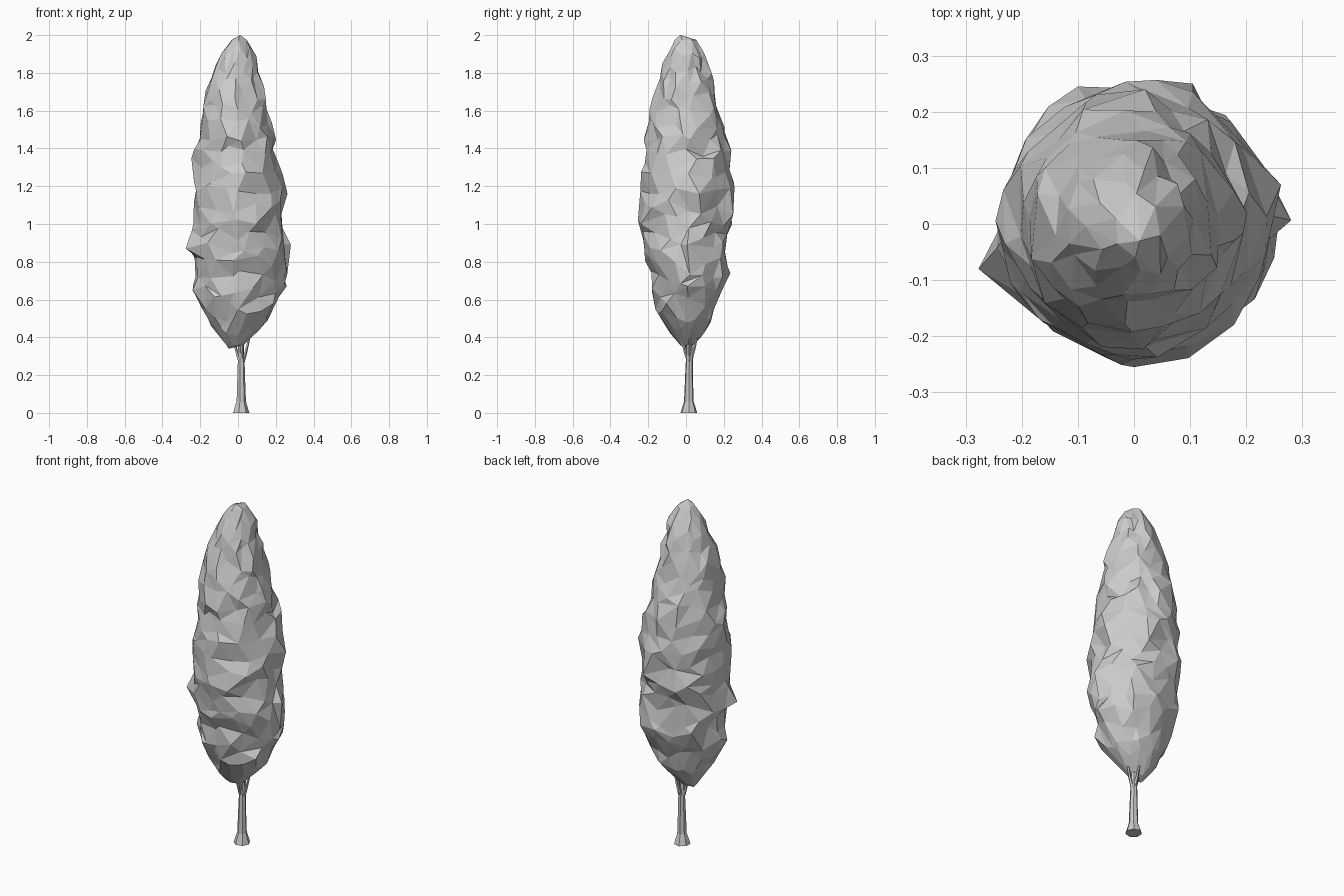
import bpy, bmesh, math, random
from mathutils import Vector, noise

if "Cube" in bpy.data.objects:
    bpy.data.objects.remove(bpy.data.objects["Cube"])

random.seed(11)


def finish(bm, name):
    bmesh.ops.recalc_face_normals(bm, faces=bm.faces)
    me = bpy.data.meshes.new(name)
    bm.to_mesh(me)
    bm.free()
    ob = bpy.data.objects.new(name, me)
    bpy.context.collection.objects.link(ob)
    return ob


def tube(name, path, sides):
    """Tapered flat-sided tube; path holds (x, y, z, radius)."""
    bm = bmesh.new()
    rings = []
    for x, y, z, r in path:
        rings.append([bm.verts.new((x + r * math.cos(2 * math.pi * i / sides),
                                    y + r * math.sin(2 * math.pi * i / sides), z))
                      for i in range(sides)])
    for a, b in zip(rings, rings[1:]):
        for i in range(sides):
            j = (i + 1) % sides
            bm.faces.new((a[i], a[j], b[j], b[i]))
    bm.faces.new(rings[0])
    bm.faces.new(rings[-1])
    return finish(bm, name)


# Trunk with flared foot
tube("trunk", [(0.015, 0.015, 0, 0.045), (0.015, 0.015, 0.03, 0.036),
               (0.016, 0.015, 0.06, 0.026), (0.016, 0.016, 0.2, 0.021),
               (0.016, 0.018, 0.3, 0.018), (0.01, 0.015, 0.5, 0.012)], 7)

# Thin branches spreading into the crown
for k, (deg, z) in enumerate([(5, 0.27), (185, 0.28), (95, 0.28), (280, 0.29)]):
    c, s = math.cos(math.radians(deg)), math.sin(math.radians(deg))
    tube(f"branch_{k + 1}", [(0.016 + c * d, 0.016 + s * d, z + h, r)
                             for d, h, r in [(0.01, 0, 0.01), (0.025, 0.05, 0.008),
                                             (0.042, 0.12, 0.006)]], 5)

# Crown outline: z, x min, x max, y min, y max
OUTLINE = [
    (0.36, -0.075, 0.035, -0.035, 0.04), (0.42, -0.125, 0.10, -0.09, 0.10),
    (0.50, -0.165, 0.175, -0.135, 0.135), (0.60, -0.215, 0.225, -0.185, 0.175),
    (0.73, -0.23, 0.255, -0.195, 0.225), (0.88, -0.25, 0.26, -0.235, 0.225),
    (1.02, -0.24, 0.245, -0.25, 0.25), (1.18, -0.24, 0.25, -0.235, 0.25),
    (1.35, -0.235, 0.215, -0.225, 0.24), (1.50, -0.205, 0.185, -0.21, 0.205),
    (1.70, -0.185, 0.15, -0.175, 0.165), (1.80, -0.14, 0.115, -0.135, 0.135),
    (1.90, -0.10, 0.10, -0.105, 0.10), (1.975, -0.035, 0.05, -0.065, 0.055)]


def outline(z):
    z = min(max(z, OUTLINE[0][0]), OUTLINE[-1][0])
    for a, b in zip(OUTLINE, OUTLINE[1:]):
        if z <= b[0]:
            t = (z - a[0]) / (b[0] - a[0])
            return [p + (q - p) * t for p, q in zip(a[1:], b[1:])]


# Crown: staggered rings of jittered points joined by triangles
N, ROWS = 15, 23
bm = bmesh.new()
rings = []
for k in range(ROWS):
    z0 = 0.36 + (1.975 - 0.36) * k / (ROWS - 1)
    end = k in (0, ROWS - 1)
    ring = []
    for i in range(N):
        a = 2 * math.pi * (i + 0.5 * (k % 2) + random.uniform(-0.35, 0.35)) / N
        z = z0 + (0 if end else random.uniform(-0.035, 0.035))
        x0, x1, y0, y1 = outline(z)
        lump = noise.noise(Vector((2.5 * math.cos(a), 2.5 * math.sin(a), z * 9)))
        f = 0.97 + 0.10 * lump + random.uniform(-0.075, 0.065)
        ring.append(bm.verts.new(((x0 + x1) / 2 + (x1 - x0) / 2 * f * math.cos(a),
                                  (y0 + y1) / 2 + (y1 - y0) / 2 * f * math.sin(a), z)))
    rings.append(ring)
for k, (a, b) in enumerate(zip(rings, rings[1:])):
    for i in range(N):
        j = (i + 1) % N
        if k % 2 == 0:
            bm.faces.new((a[i], a[j], b[i]))
            bm.faces.new((a[j], b[j], b[i]))
        else:
            bm.faces.new((a[i], a[j], b[j]))
            bm.faces.new((a[i], b[j], b[i]))
for ring, tip in ((rings[0], (-0.05, 0, 0.34)), (rings[-1], (0.01, -0.03, 2.0))):
    v = bm.verts.new(tip)
    for i in range(N):
        bm.faces.new((ring[i], ring[(i + 1) % N], v))

# Protruding leaf clumps: the nearest point moves, its neighbours follow part way
for p in [(-0.277, -0.08, 0.87), (0.277, 0.0, 0.9), (0.262, 0.07, 1.16),
          (-0.24, -0.04, 0.65), (0.0, -0.255, 1.02), (0.04, 0.256, 1.2),
          (0.04, 0.235, 0.74), (-0.10, 0.245, 1.0), (0.105, 0.25, 1.05),
          (0.26, 0.02, 0.73), (0.02, 0.24, 1.39)]:
    p = Vector(p)
    near = min(bm.verts, key=lambda v: (v.co - p).length)
    move = p - near.co
    for e in near.link_edges:
        e.other_vert(near).co += move * 0.2
    near.co = p

# Larger, irregular facets where the points crowd together
bmesh.ops.remove_doubles(bm, verts=bm.verts, dist=0.03)
finish(bm, "crown")
